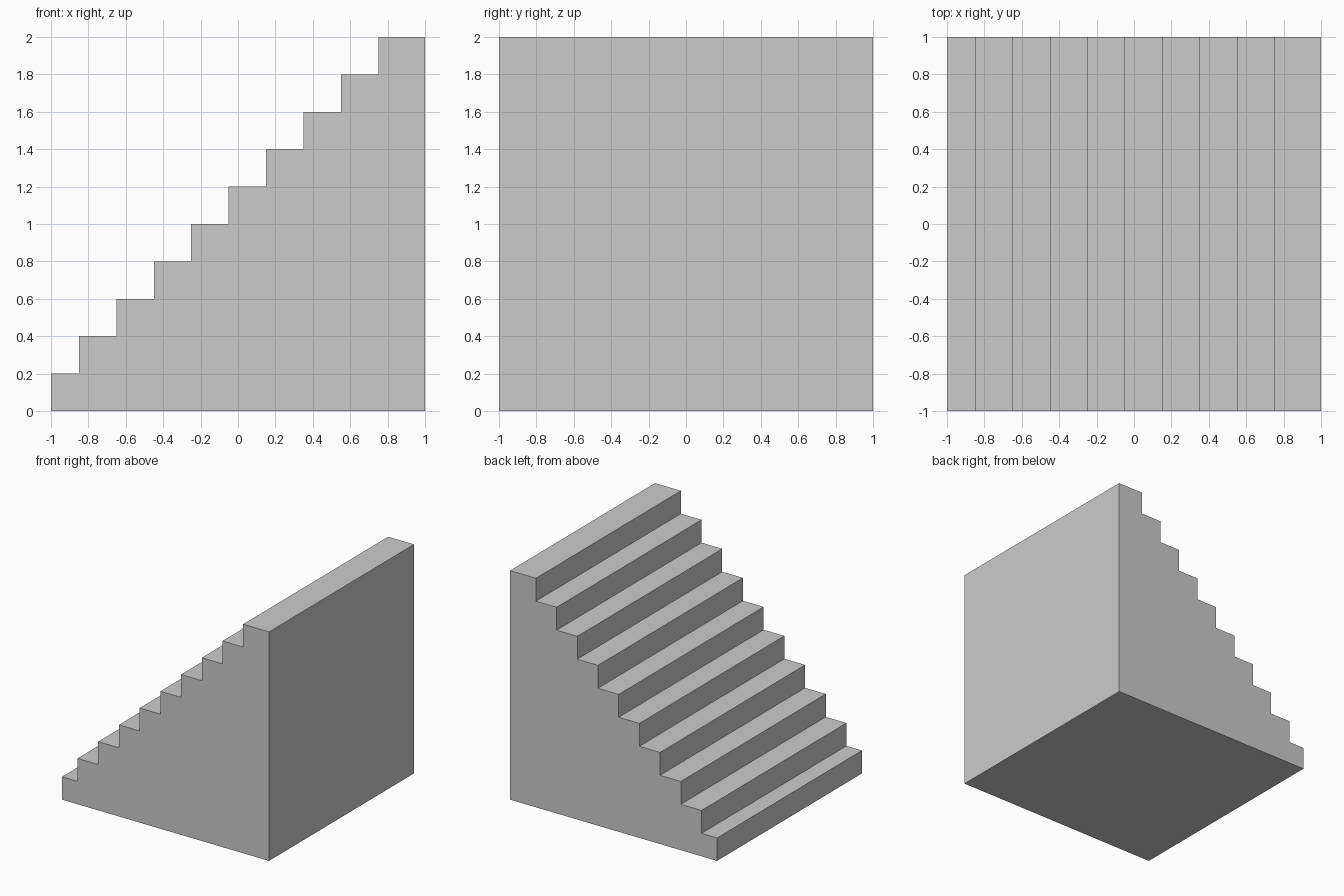
import bpy
import bmesh

if "Cube" in bpy.data.objects:
    bpy.data.objects.remove(bpy.data.objects["Cube"])

STEPS = 10
RISE = 0.2
TREAD = 0.2
FIRST_TREAD = 0.15
HALF = 1.0

# Stepped side profile (x, z): base corners, then up the risers and treads
profile = [(HALF, 0.0), (-HALF, 0.0)]
x = -HALF
for i in range(STEPS):
    z = RISE * (i + 1)
    profile.append((x, z))
    x = HALF if i == STEPS - 1 else -HALF + FIRST_TREAD + TREAD * i
    profile.append((x, z))

# Solid staircase: extrude the profile across the full width
bm = bmesh.new()
side = bm.faces.new([bm.verts.new((px, -HALF, pz)) for px, pz in profile])
extruded = bmesh.ops.extrude_face_region(bm, geom=[side], use_keep_orig=True)
verts = [g for g in extruded["geom"] if isinstance(g, bmesh.types.BMVert)]
bmesh.ops.translate(bm, verts=verts, vec=(0, 2 * HALF, 0))
bmesh.ops.recalc_face_normals(bm, faces=bm.faces)

mesh = bpy.data.meshes.new("staircase")
bm.to_mesh(mesh)
bm.free()
staircase = bpy.data.objects.new("staircase", mesh)
bpy.context.collection.objects.link(staircase)
